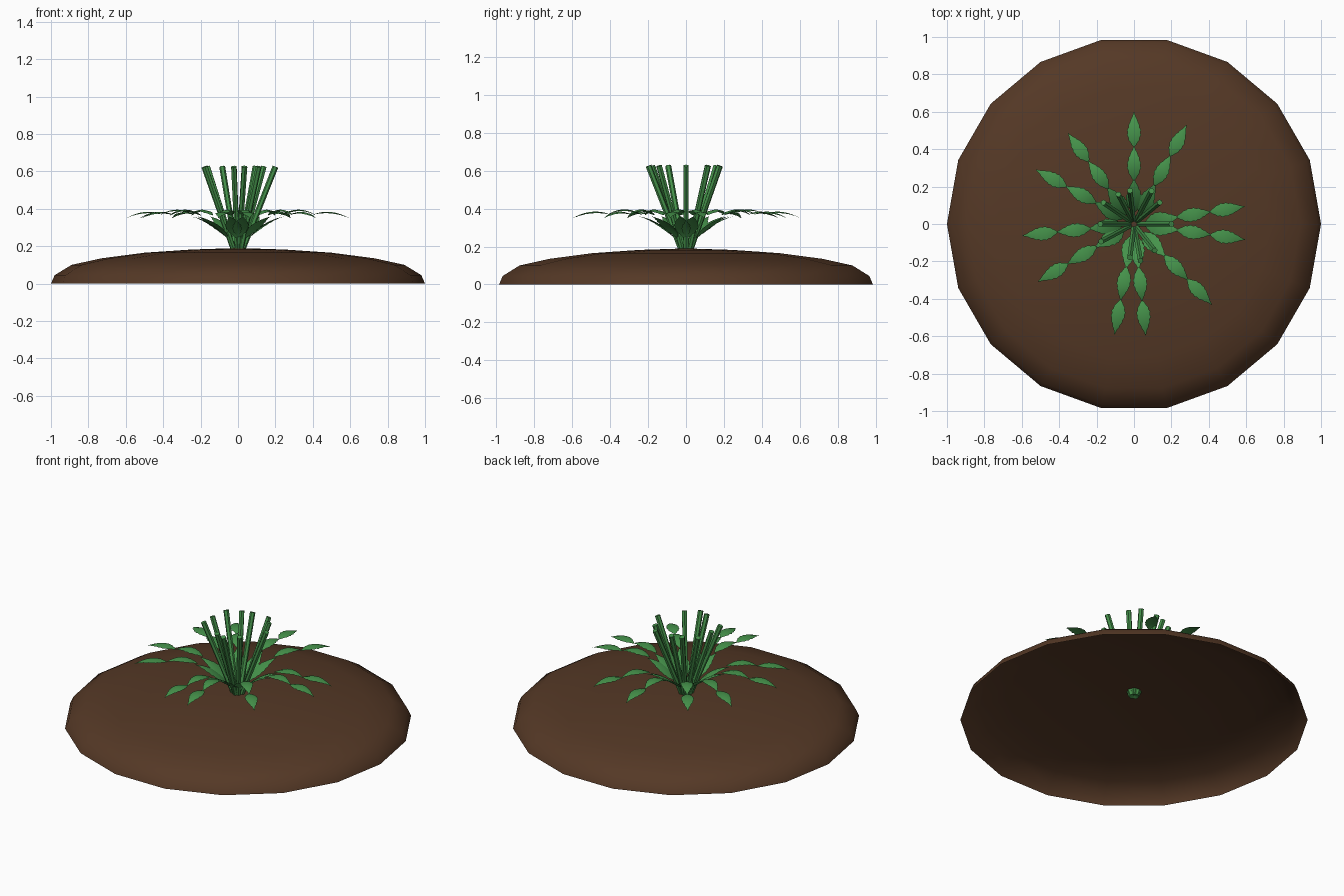
import bpy, bmesh, math
from mathutils import Vector

cube = bpy.data.objects.get("Cube")
if cube:
    bpy.data.objects.remove(cube, do_unlink=True)


def material(name, rgb):
    m = bpy.data.materials.new(name)
    m.use_nodes = True
    m.diffuse_color = (*rgb, 1)
    m.node_tree.nodes["Principled BSDF"].inputs["Base Color"].default_value = (*rgb, 1)
    return m


soil = material("soil brown", (0.09, 0.04, 0.019))
green = material("leaf green", (0.06, 0.29, 0.07))


def finish(bm, name, mat, smooth=True):
    mesh = bpy.data.meshes.new(name)
    bm.to_mesh(mesh)
    bm.free()
    mesh.materials.append(mat)
    for p in mesh.polygons:
        p.use_smooth = smooth
    obj = bpy.data.objects.new(name, mesh)
    bpy.context.collection.objects.link(obj)
    return obj


def polar(r, angle, z):
    return Vector((r * math.cos(angle), r * math.sin(angle), z))


# Soil mound: an open shell with eighteen sides
SIDES = 18
bm = bmesh.new()
profile = [(1, 0), (0.98, 0.045), (0.89, 0.1), (0.73, 0.135), (0.5, 0.165), (0.25, 0.182)]
rings = [[bm.verts.new(polar(r, math.tau * i / SIDES, z)) for i in range(SIDES)]
         for r, z in profile]
for low, high in zip(rings, rings[1:]):
    for i in range(SIDES):
        j = (i + 1) % SIDES
        bm.faces.new((low[i], low[j], high[j], high[i]))
peak = bm.verts.new((0, 0, 0.19))
for i in range(SIDES):
    bm.faces.new((rings[-1][i], rings[-1][(i + 1) % SIDES], peak))
finish(bm, "soil_mound", soil)


# Stalks: straight six-sided rods fanning out from the middle
def add_stalk(bm, angle, spread):
    start, end = polar(0.017, angle, 0.16), polar(spread, angle, 0.625)
    axis = end - start
    turn = axis.to_track_quat('Z', 'Y').to_matrix().to_4x4()
    turn.translation = (start + end) / 2
    bmesh.ops.create_cone(bm, cap_ends=True, segments=6, radius1=0.014,
                          radius2=0.016, depth=axis.length, matrix=turn)


bm = bmesh.new()
for n, deg in enumerate((97, 62, 40, 0, -52, -80, -97, -152, 180, 145, 118)):
    add_stalk(bm, math.radians(deg), 0.18 + 0.02 * (n % 2))
stalks = finish(bm, "stalks", green)
bpy.context.view_layer.objects.active = stalks
stalks.select_set(True)
bpy.ops.object.shade_smooth_by_angle(angle=math.radians(40))
stalks.select_set(False)


# Leaves: arched blades with toothed edges and a slight fold at the midrib
def add_leaf(bm, angle, base, middle, tip, width, steps=14):
    side = Vector((-math.sin(angle), math.cos(angle), 0))
    rows = []
    for k in range(steps + 1):
        t = k / steps
        r, z = [(1 - t) ** 2 * a + 2 * t * (1 - t) * b + t * t * c
                for a, b, c in zip(base, middle, tip)]
        half = width / 2 * math.sin(math.pi * t ** 0.8) ** 1.15
        half = max(half * (1.07 if k % 2 else 0.93), 0.001)
        mid = polar(r, angle, z)
        drop = Vector((0, 0, -0.2 * half))
        rows.append([bm.verts.new(p) for p in
                     (mid - side * half + drop, mid, mid + side * half + drop)])
    for a, b in zip(rows, rows[1:]):
        for i in range(2):
            bm.faces.new((a[i], b[i], b[i + 1], a[i + 1]))


# Fronds: three leaves in line along each arm
tiers = [((0.06, 0.245), (0.14, 0.34), (0.25, 0.358), 0.085),
         ((0.23, 0.365), (0.33, 0.425), (0.42, 0.365), 0.072),
         ((0.41, 0.37), (0.50, 0.405), (0.60, 0.35), 0.072)]
bm = bmesh.new()
for deg in (90, 62, 9, -8, -46, -84, -100, -149, -174, 151, 126):
    for base, middle, tip, width in tiers:
        add_leaf(bm, math.radians(deg), base, middle, tip, width)
finish(bm, "leaves", green)
